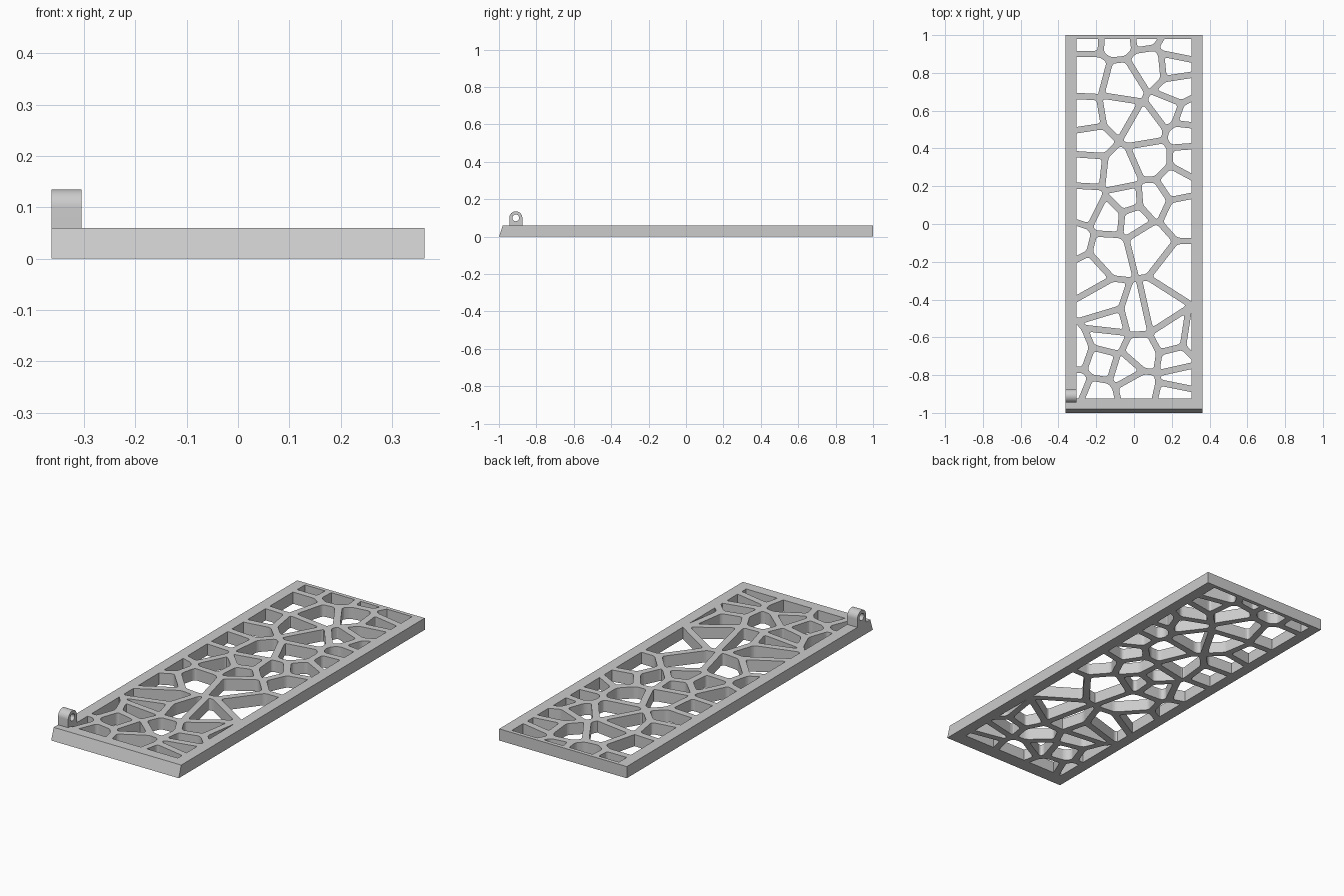
import bpy
import bmesh
import math
from mathutils import Matrix, Vector

if "Cube" in bpy.data.objects:
    bpy.data.objects.remove(bpy.data.objects["Cube"], do_unlink=True)

grey = bpy.data.materials.new("light_grey")
grey.use_nodes = True
colour = (0.6, 0.6, 0.6, 1)
grey.diffuse_color = colour
grey.node_tree.nodes["Principled BSDF"].inputs["Base Color"].default_value = colour

HALF_WIDTH, THICK, FRONT_SLOPE = 0.363, 0.06, 0.02
STRUT = 0.017                                   # half the width of a strut
LEFT, RIGHT, FRONT, BACK = -0.305, 0.305, -0.925, 0.98

# Cell centres in hundredths, from back to front
CELLS = [
    (-25, 102), (-9, 101), (7, 103), (22, 94), (-25, 78), (-6, 73), (10, 83), (20, 84),
    (22, 71), (18, 61), (29, 57), (-26, 57), (-8, 60), (6, 52), (28, 48),
    (-24, 44), (-7, 27), (9, 34), (29, 34), (-25, 29), (-26, 11), (-4, 12), (10, 13),
    (22, 21), (25, 6), (-12, 4), (-1, 3), (-33, -10), (-13, -15), (7, -10), (25, -24),
    (11, -46), (2, -48), (-25, -26), (-16, -42), (-13, -52), (-14, -61), (-17, -73),
    (-31, -68), (3, -69), (-4, -77), (20, -60), (33, -62), (23, -72), (25, -81),
    (-32, -86), (-20, -91), (1, -86), (23, -91),
]


def clip(poly, point, normal):
    """Keep the part of a polygon behind a line."""
    out = []
    for a, b in zip(poly, poly[1:] + poly[:1]):
        da, db = (a - point).dot(normal), (b - point).dot(normal)
        if da <= 0:
            out.append(a)
        if da * db < 0:
            out.append(a.lerp(b, da / (da - db)))
    return out


def on_border(p):
    return min(abs(p.x - LEFT), abs(p.x - RIGHT), abs(p.y - FRONT), abs(p.y - BACK)) < 1e-4


def rounded(poly, radius=0.016, steps=4):
    """Round the corners that do not touch the frame."""
    out = []
    for i, p in enumerate(poly):
        if on_border(p):
            out.append(p)
            continue
        ends = []
        for q in (poly[i - 1], poly[(i + 1) % len(poly)]):
            length = (q - p).length
            ends.append(p.lerp(q, min(radius / length, 0.42)))
        for s in range(steps + 1):
            t = s / steps
            out.append(ends[0].lerp(p, t).lerp(p.lerp(ends[1], t), t))
    return out


def tidy(poly):
    return [p for i, p in enumerate(poly) if (p - poly[i - 1]).length > 5e-4]


def area(poly):
    return abs(sum(a.cross(b) for a, b in zip(poly, poly[1:] + poly[:1]))) / 2


def cell_holes():
    sites = [Vector(c) / 100 for c in CELLS]
    holes = []
    for site in sites:
        poly = [Vector(c) for c in ((LEFT, FRONT), (RIGHT, FRONT), (RIGHT, BACK), (LEFT, BACK))]
        for other in sites:
            if other is not site and len(poly) > 2:
                normal = (other - site).normalized()
                poly = clip(poly, (site + other) / 2 - normal * STRUT, normal)
        poly = tidy(poly)
        if len(poly) > 2 and area(poly) > 2e-4:
            holes.append(tidy(rounded(poly)))
    return holes


def extrude_outlines(name, outlines, depth, matrix):
    """Fill outlines, the first one outside and the rest as holes, into a solid."""
    curve = bpy.data.curves.new(name, 'CURVE')
    curve.dimensions = '2D'
    curve.fill_mode = 'BOTH'
    curve.extrude = depth / 2
    for points in outlines:
        spline = curve.splines.new('POLY')
        spline.points.add(len(points) - 1)
        for sp, p in zip(spline.points, points):
            sp.co = (p[0], p[1], 0, 1)
        spline.use_cyclic_u = True
    helper = bpy.data.objects.new(name + "_outline", curve)
    bpy.context.collection.objects.link(helper)
    graph = bpy.context.evaluated_depsgraph_get()
    mesh = bpy.data.meshes.new_from_object(helper.evaluated_get(graph))
    bpy.data.objects.remove(helper, do_unlink=True)

    bm = bmesh.new()
    bm.from_mesh(mesh)
    bmesh.ops.remove_doubles(bm, verts=bm.verts, dist=1e-5)
    bmesh.ops.transform(bm, matrix=matrix, verts=bm.verts)
    bmesh.ops.recalc_face_normals(bm, faces=bm.faces)
    for face in bm.faces:
        face.smooth = False
    bm.to_mesh(mesh)
    bm.free()
    mesh.materials.clear()
    mesh.materials.append(grey)
    obj = bpy.data.objects.new(name, mesh)
    bpy.context.collection.objects.link(obj)
    return obj


# Lattice panel with a solid frame
frame = [(-HALF_WIDTH, -1), (HALF_WIDTH, -1), (HALF_WIDTH, 1), (-HALF_WIDTH, 1)]
panel = extrude_outlines("lattice_panel", [frame] + cell_holes(), THICK,
                         Matrix.Translation((0, 0, THICK / 2)))

# Sloping front edge
for v in panel.data.vertices:
    if v.co.y < -0.99 and v.co.z > THICK / 2:
        v.co.y += FRONT_SLOPE

# Hinge lug with a pin hole, standing on the front right corner
LUG_R, HOLE_R, LUG_Y, LUG_Z, LUG_W = 0.035, 0.018, -0.91, 0.1, 0.058


def arc(radius, turn, steps):
    return [(LUG_Y + radius * math.cos(turn * i / steps),
             LUG_Z + radius * math.sin(turn * i / steps)) for i in range(steps + 1)]


lug_outline = arc(LUG_R, math.pi, 24) + [(LUG_Y - LUG_R, THICK - 0.002), (LUG_Y + LUG_R, THICK - 0.002)]
pin_hole = arc(HOLE_R, math.tau, 32)[:-1]
axes = Matrix(((0, 0, 1), (1, 0, 0), (0, 1, 0))).to_4x4()
lug = extrude_outlines("hinge_lug", [lug_outline, pin_hole], LUG_W,
                       Matrix.Translation((-HALF_WIDTH + LUG_W / 2, 0, 0)) @ axes)

# Smooth the round lug, keep its edges sharp
bpy.ops.object.select_all(action='DESELECT')
lug.select_set(True)
bpy.context.view_layer.objects.active = lug
bpy.ops.object.shade_smooth_by_angle(angle=math.radians(30))
